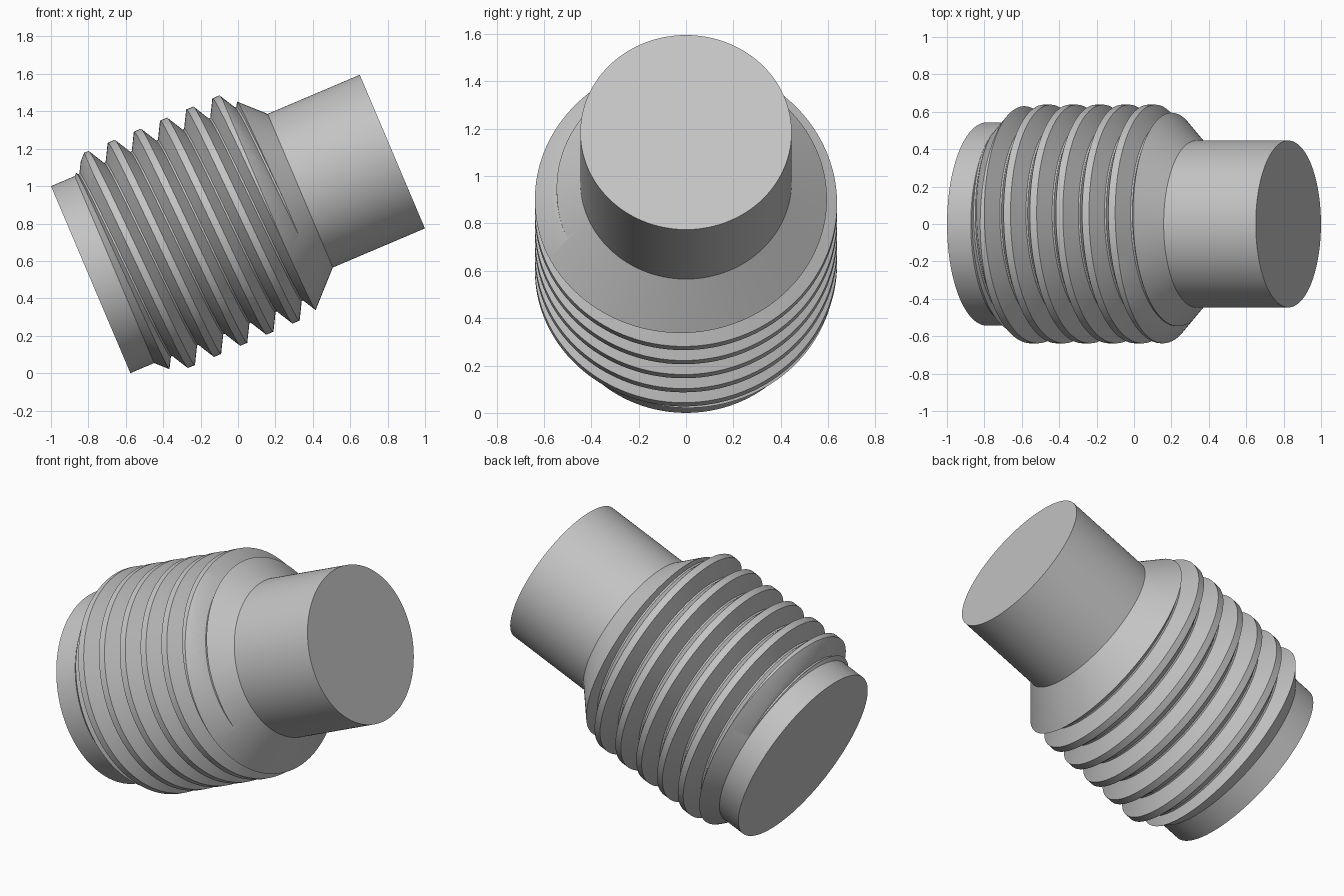
import bpy, bmesh, math
from mathutils import Matrix

cube = bpy.data.objects.get("Cube")
if cube:
    bpy.data.objects.remove(cube)

SEG = 144
PITCH = 0.152
CREST = 0.238            # axial place of a crest at the top of the plug
ROOT_R, CREST_R = 0.546, 0.638
TOOTH = [(-0.071, ROOT_R), (-0.02, CREST_R), (0.02, CREST_R), (0.071, ROOT_R)]
FIRST, LAST = -4, 14     # turns, overshooting both ends of the plug

grey = bpy.data.materials.new("plain grey")
grey.use_nodes = True
colour = (0.55, 0.55, 0.55, 1)
grey.diffuse_color = colour
grey.node_tree.nodes["Principled BSDF"].inputs["Base Color"].default_value = colour


def make_object(name, bm):
    bmesh.ops.recalc_face_normals(bm, faces=bm.faces[:])
    mesh = bpy.data.meshes.new(name)
    bm.to_mesh(mesh)
    bm.free()
    mesh.materials.append(grey)
    obj = bpy.data.objects.new(name, mesh)
    bpy.context.collection.objects.link(obj)
    return obj


def threaded_rod():
    """Long rod along x whose tooth profile advances one pitch per turn."""
    bm = bmesh.new()
    grid = []
    for j in range(SEG):
        a = math.tau * j / SEG
        grid.append([bm.verts.new((CREST + PITCH * (k + j / SEG) + ds,
                                   -r * math.sin(a), r * math.cos(a)))
                     for k in range(FIRST, LAST) for ds, r in TOOTH])
    rows, step = len(grid[0]), len(TOOTH)
    for j in range(SEG):
        wrap = j == SEG - 1
        near, far = grid[j], grid[0][step:] if wrap else grid[j + 1]
        for i in range(min(rows, len(far)) - 1):
            bm.faces.new((near[i], near[i + 1], far[i + 1], far[i]))
    # close both ends with fans
    edges = [e for e in bm.edges if e.is_boundary]
    middle = CREST + PITCH * (FIRST + LAST) / 2
    tips = {side: bm.verts.new((middle + side * 1.8, 0, 0)) for side in (-1, 1)}
    for e in edges:
        side = 1 if e.verts[0].co.x > middle else -1
        bm.faces.new((*e.verts, tips[side]))
    return make_object("threaded_plug", bm)


def turned_envelope():
    """Lathe shape: collar, chamfers at both thread ends, plain neck."""
    outline = [(0, 0), (0, 0.543), (0.138, 0.543), (0.295, 0.70),
               (0.963, 0.70), (1.217, 0.446), (1.752, 0.446), (1.752, 0)]
    bm = bmesh.new()
    verts = [bm.verts.new((s, 0, r)) for s, r in outline]
    edges = [bm.edges.new(pair) for pair in zip(verts, verts[1:])]
    bmesh.ops.spin(bm, geom=verts + edges, cent=(0, 0, 0), axis=(1, 0, 0),
                   angle=math.tau, steps=SEG, use_duplicate=False)
    bmesh.ops.remove_doubles(bm, verts=bm.verts[:], dist=0.0001)
    return make_object("turning_cutter", bm)


# Trim the rod to the turned shape
plug = threaded_rod()
cutter = turned_envelope()
cutter.hide_render = True
trim = plug.modifiers.new("turned shape", 'BOOLEAN')
trim.operation = 'INTERSECT'
trim.solver = 'EXACT'
trim.object = cutter
bpy.ops.object.select_all(action='DESELECT')
bpy.context.view_layer.objects.active = plug
plug.select_set(True)
bpy.ops.object.modifier_apply(modifier=trim.name)
bpy.data.objects.remove(cutter)

# Tilt the plug so the collar rests on the ground
plug.data.transform(Matrix.Translation((-0.7875, 0, 0.5))
                    @ Matrix.Rotation(math.radians(-23), 4, 'Y'))
bpy.ops.object.shade_smooth_by_angle(angle=math.radians(25))
